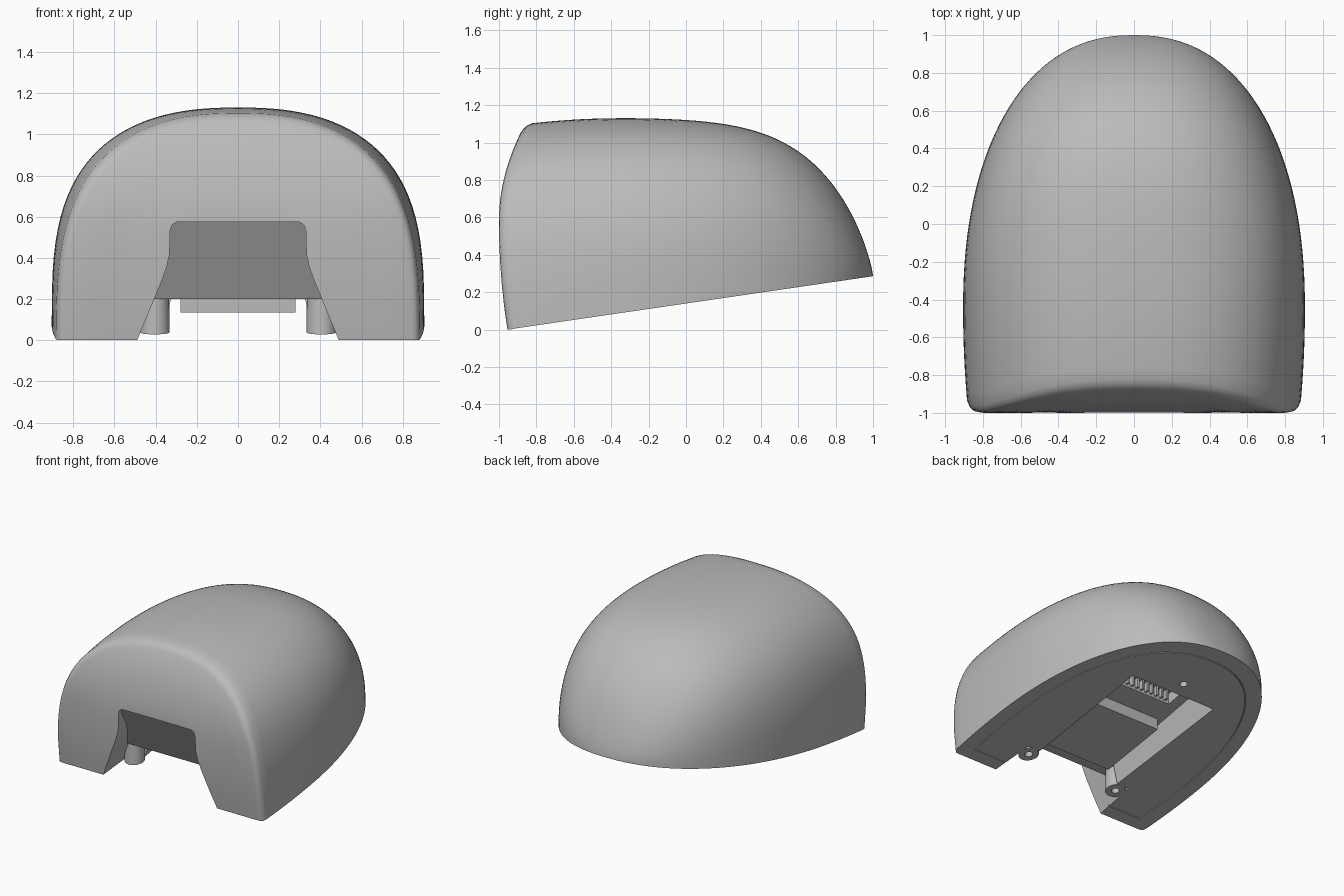
import bpy, bmesh
from math import sin, cos, pi, copysign

cube = bpy.data.objects.get("Cube")
if cube:
    bpy.data.objects.remove(cube)

grey = bpy.data.materials.new("plain grey")
grey.use_nodes = True
grey.diffuse_color = (0.5, 0.5, 0.5, 1)
grey.node_tree.nodes["Principled BSDF"].inputs["Base Color"].default_value = (0.5, 0.5, 0.5, 1)
SLOPE = 0.146  # tilt of the underside


def finish(name, bm):
    bmesh.ops.recalc_face_normals(bm, faces=bm.faces)
    mesh = bpy.data.meshes.new(name)
    bm.to_mesh(mesh)
    bm.free()
    mesh.materials.append(grey)
    obj = bpy.data.objects.new(name, mesh)
    bpy.context.collection.objects.link(obj)
    return obj


def activate(obj):
    bpy.ops.object.select_all(action='DESELECT')
    obj.select_set(True)
    bpy.context.view_layer.objects.active = obj


def loft(name, first, last, split=None):
    """Closed solid between two matching loops; split joins two end vertices."""
    bm = bmesh.new()
    a, b = [[bm.verts.new(p) for p in loop] for loop in (first, last)]
    n = len(a)
    for i in range(n):
        j = (i + 1) % n
        bm.faces.new((a[i], a[j], b[j], b[i]))
    bm.faces.new(a)
    bm.faces.new(b)
    if split:
        bmesh.ops.connect_verts(bm, verts=[b[i] for i in split])
    return finish(name, bm)


def cylinder(name, x, y, z0, z1, r0, r1, sides=32):
    """Upright cone or cylinder whose ends follow the tilt of the underside."""
    ring = [(cos(2 * pi * i / sides), sin(2 * pi * i / sides)) for i in range(sides)]
    return loft(name, *[[(x + r * c, y + r * s, z + SLOPE * r * s) for c, s in ring]
                        for r, z in ((r0, z0), (r1, z1))])


def box(name, hx0, hx1, y0, y1, low, high):
    """Box with taper; low and high give z at the front and back edges."""
    def loop(h, z):
        return [(-h, y0, z[0]), (h, y0, z[0]), (h, y1, z[1]), (-h, y1, z[1])]
    return loft(name, loop(hx0, low), loop(hx1, high))


def cut(obj, cutter):
    cutter.hide_render = True
    activate(obj)
    mod = obj.modifiers.new("cut", 'BOOLEAN')
    mod.operation = 'DIFFERENCE'
    mod.solver = 'EXACT'
    mod.object = cutter
    bpy.ops.object.modifier_apply(modifier=mod.name)
    bpy.data.objects.remove(cutter)


# Curves that describe the shell
def base(y):
    return SLOPE * (y + 0.955)


def front(z):
    d = z - 0.58
    return -1 + (0.52 if d > 0 else 0.134) * d * d


def width(y):
    t = (y + 0.45) / 1.45
    if t < 0:
        return 0.905 - 0.09 * (y + 0.45) ** 2
    return 0.905 * max(0, 1 - t ** 2.2) ** (1 / 2.28)


def height(y):
    t = (y + 0.35) / 1.35
    if t < 0:
        return 1.13 - 0.12 * (y + 0.35) ** 2
    return base(1) + 0.845 * max(0, 1 - 0.2 * t ** 2 - 0.8 * t ** 4.5) ** (1 / 1.3)


def section(y, a):
    # Boxy at the front, rounder and leaning inwards towards the tail
    t = max(0, (y + 0.35) / 1.35) ** 2
    c, s = cos(a), max(0, sin(a))
    if abs(c) < 1e-6:
        c = 0
    if s < 1e-6:
        s = 0
    b = base(y)
    return (copysign(abs(c) ** (2 / (2.45 - 0.3 * t)), c) * width(y),
            b + (height(y) - b) * s ** (2 / (3.1 - 1.2 * t)))


# Shell: curved front cap, rounded lip, then sections back to the tail
SEGS, STEPS = 56, 44
angles = [pi * i / SEGS for i in range(SEGS + 1)]
lip = []
for a in angles:
    y = -0.95
    for _ in range(6):
        y = front(section(y, a)[1])
    lip.append(y)

bm = bmesh.new()
rings = []
for k, push in ((0.2, 0), (0.4, 0), (0.6, 0), (0.8, 0), (0.957, 0), (0.978, 0.004), (0.993, 0.015)):
    ring = []
    for a, y in zip(angles, lip):
        x, z = section(y, a)
        ring.append(bm.verts.new((x * k, front(z * k) + push, z * k)))
    rings.append(ring)
for j in range(STEPS):
    s = sin(pi / 2 * j / STEPS)
    ring = []
    for a, y0 in zip(angles, lip):
        y = y0 + 0.038 + (1 - y0 - 0.038) * s
        x, z = section(y, a)
        ring.append(bm.verts.new((x, y, z)))
    rings.append(ring)
hub = bm.verts.new((0, front(0), 0))
tail = bm.verts.new((0, 1, base(1)))
for r0, r1 in zip(rings, rings[1:]):
    for i in range(SEGS):
        bm.faces.new((r0[i], r0[i + 1], r1[i + 1], r1[i]))
for i in range(SEGS):
    bm.faces.new((hub, rings[0][i + 1], rings[0][i]))
    bm.faces.new((tail, rings[-1][i], rings[-1][i + 1]))
bm.faces.new([hub] + [r[0] for r in rings] + [tail] + [r[-1] for r in reversed(rings)])
shell = finish("shell", bm)

# Front opening with flared flanks and a steep sloping back
half = [(0.51, -0.05), (0.407, 0.2), (0.37, 0.29), (0.345, 0.36), (0.332, 0.42),
        (0.33, 0.53), (0.32, 0.56), (0.295, 0.575)]
outline = half + [(-x, z) for x, z in reversed(half)]
cut(shell, loft("opening_cutter", [(x, -1.2, z) for x, z in outline],
                [(x, -0.78 - max(0, z - 0.2) * 0.55, z) for x, z in outline],
                split=(1, len(outline) - 2)))

# Low recess behind the opening, where the posts stand
foot = half[:2] + [(-x, z) for x, z in reversed(half[:2])]
cut(shell, loft("recess_cutter", [(x, -0.9, z) for x, z in foot], [(x, -0.62, z) for x, z in foot]))

# Underside cavity with tapered walls, socket and screw hole
cut(shell, box("cavity_cutter", 0.4, 0.325, -0.63, 0.436, (-0.1, 0.1), (0.2, 0.41)))
cut(shell, box("socket_cutter", 0.24, 0.24, 0.1, 0.26, (0.25, 0.25), (0.43, 0.45)))
cut(shell, cylinder("hole_cutter", 0, 0.55, 0.1, 0.32, 0.028, 0.028))

# Fine seam groove around the underside
bm = bmesh.new()
ys = [-0.98 + 1.98 * sin(pi / 2 * i / 30) for i in range(31)]
side = [(width(y), y) for y in ys]
path = side + [(-x, y) for x, y in reversed(side[:-1])]
loops = []
for k, dz in ((0.875, -0.03), (0.875, 0.008), (0.868, 0.008), (0.868, -0.03)):
    loops.append([bm.verts.new((x * k, y * k, base(y * k) + dz)) for x, y in path])
for l0, l1 in zip(loops, loops[1:] + loops[:1]):
    for i in range(len(path)):
        j = (i + 1) % len(path)
        bm.faces.new((l0[i], l0[j], l1[j], l1[i]))
cut(shell, finish("seam_cutter", bm))

activate(shell)
bpy.ops.object.shade_smooth_by_angle(angle=0.5)

# Flat block hanging inside the cavity
box("inner_block", 0.28, 0.28, -0.62, -0.07, (0.135, 0.225), (0.3, 0.4))

# Ribs along the socket
for i in range(10):
    x = -0.2 + 0.4 * i / 9
    rib = box("socket_rib", 0.008, 0.008, 0.1, 0.13, (0.36, 0.36), (0.46, 0.46))
    rib.location.x = x

# Screw posts beside the opening
for name, x in (("left_post", 0.405), ("right_post", -0.405)):
    post = cylinder(name, x, -0.69, base(-0.69), 0.25, 0.073, 0.07)
    cut(post, cylinder("post_hole_cutter", x, -0.69, -0.05, 0.13, 0.028, 0.028))
    activate(post)
    bpy.ops.object.shade_smooth_by_angle(angle=0.5)
